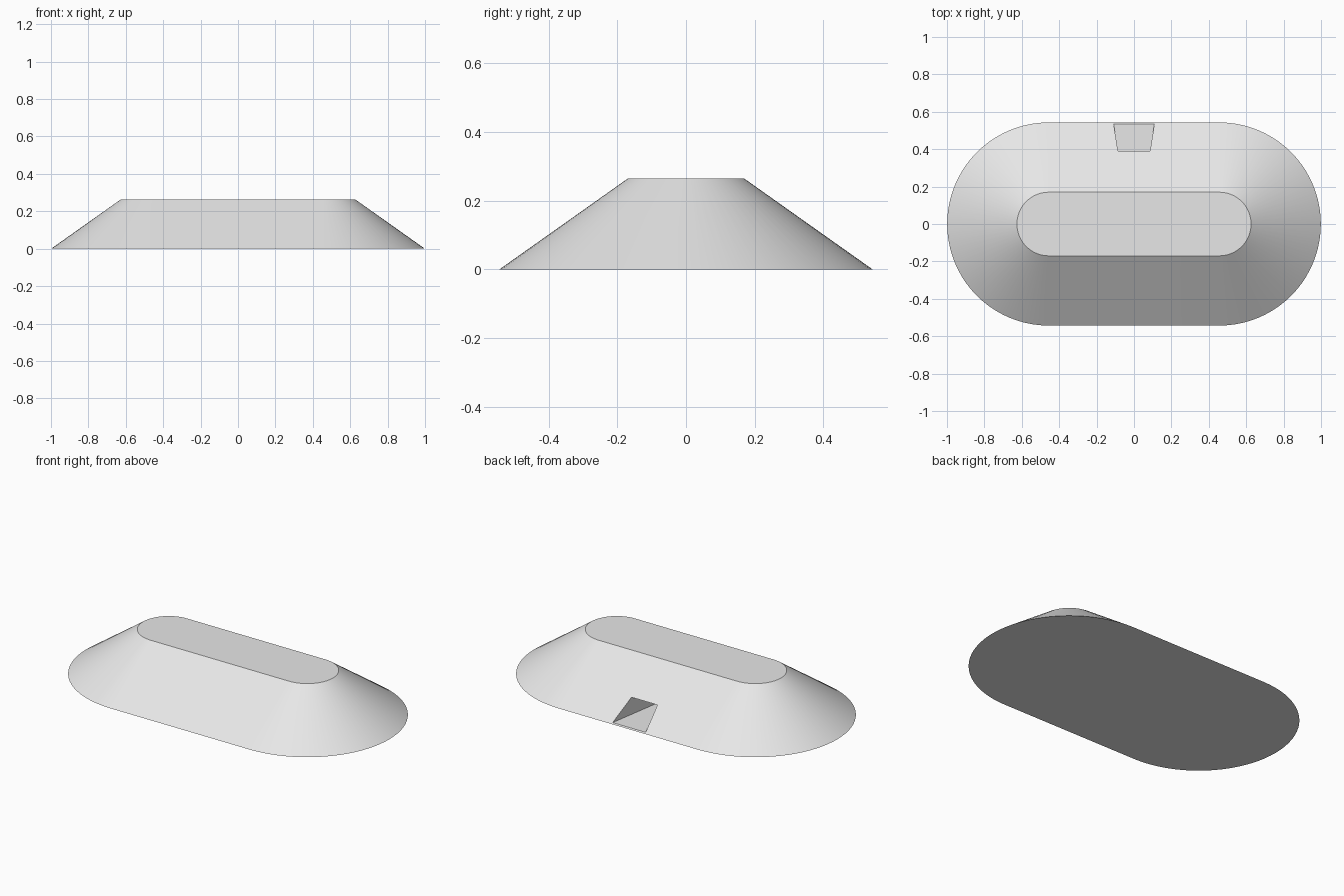
import bpy, bmesh, math

if "Cube" in bpy.data.objects:
    bpy.data.objects.remove(bpy.data.objects["Cube"])

HALF_STRAIGHT = 0.456   # distance from the centre to each rounded end's centre
HEIGHT = 0.264
SEGMENTS = 40           # segments in each rounded end

grey = bpy.data.materials.new("plain grey")
grey.diffuse_color = (0.8, 0.8, 0.8, 1)
grey.use_nodes = True
grey.node_tree.nodes["Principled BSDF"].inputs["Base Color"].default_value = grey.diffuse_color


def oblong(radius):
    """Outline of a rectangle with two round ends, counter-clockwise."""
    points = []
    for side in (1, -1):
        for i in range(SEGMENTS + 1):
            a = math.pi * i / SEGMENTS - math.pi / 2
            points.append((side * (HALF_STRAIGHT + radius * math.cos(a)),
                           side * radius * math.sin(a)))
    return points


def loft(name, lower, upper, z0, z1):
    """Closed solid between two outlines with the same point count."""
    bm = bmesh.new()
    a = [bm.verts.new((x, y, z0)) for x, y in lower]
    b = [bm.verts.new((x, y, z1)) for x, y in upper]
    n = len(a)
    bm.faces.new(a[::-1])
    bm.faces.new(b)
    for i in range(n):
        j = (i + 1) % n
        bm.faces.new((a[i], a[j], b[j], b[i]))
    bmesh.ops.recalc_face_normals(bm, faces=bm.faces[:])
    mesh = bpy.data.meshes.new(name)
    bm.to_mesh(mesh)
    bm.free()
    mesh.materials.append(grey)
    obj = bpy.data.objects.new(name, mesh)
    bpy.context.collection.objects.link(obj)
    return obj


# Sloped mound with a flat oblong top
mound = loft("sloped_mound", oblong(0.543), oblong(0.17), 0, HEIGHT)

# Tapering entrance tunnel in the back slope
taper = 0.16
y_out, y_in = 0.60, 0.18
w_out = 0.108 + taper * (y_out - 0.53)
w_in = 0.108 + taper * (y_in - 0.53)
plan = [(-w_in, y_in), (w_in, y_in), (w_out, y_out), (-w_out, y_out)]
cutter = loft("tunnel_cutter", plan, plan, 0.006, 0.108)
cutter.hide_render = True

cut = mound.modifiers.new("tunnel", 'BOOLEAN')
cut.operation = 'DIFFERENCE'
cut.solver = 'EXACT'
cut.object = cutter
bpy.context.view_layer.objects.active = mound
mound.select_set(True)
bpy.ops.object.modifier_apply(modifier=cut.name)
bpy.data.objects.remove(cutter)

# Smooth round ends, sharp rims
bpy.ops.object.shade_smooth_by_angle(angle=math.radians(25))
